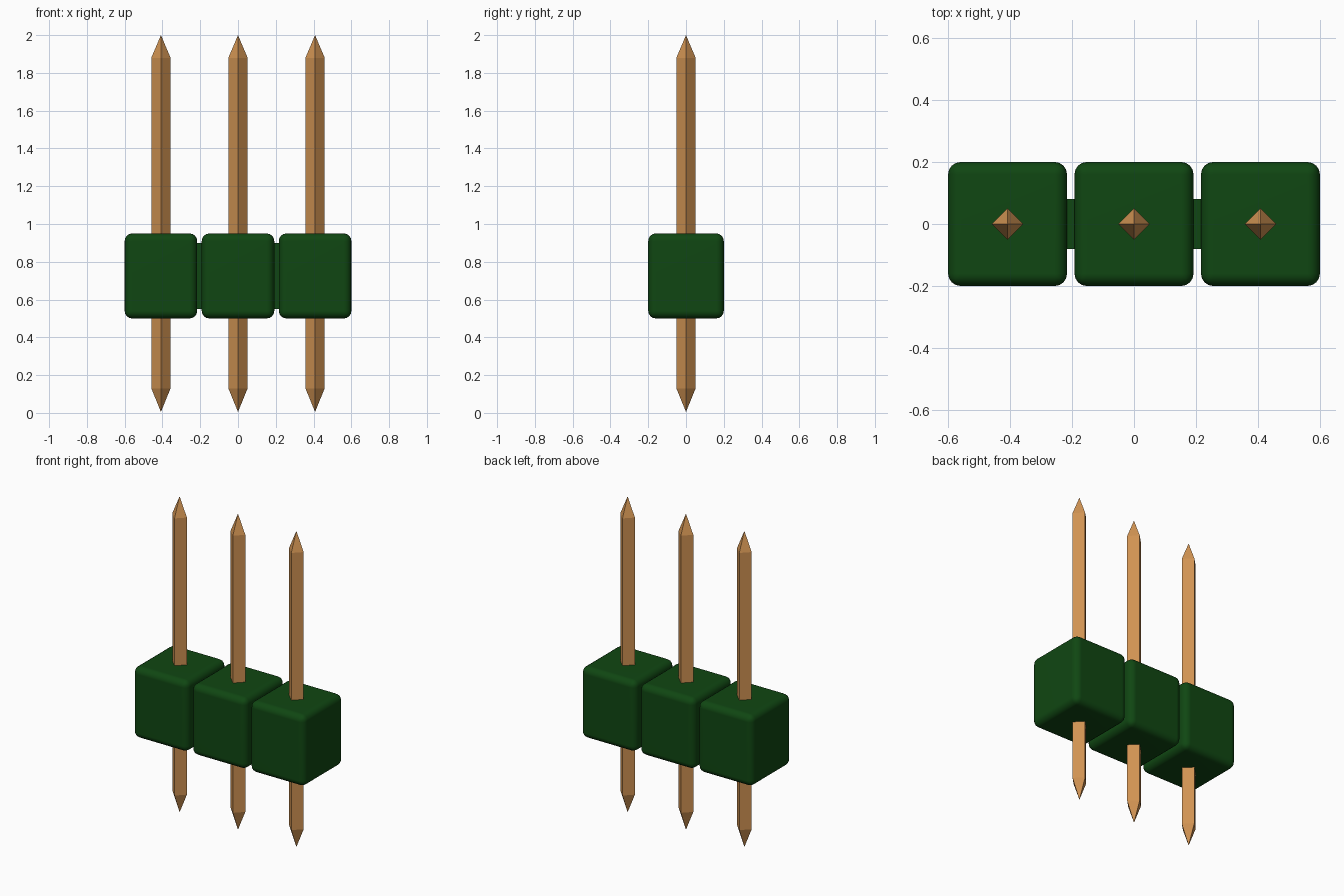
import bpy
import bmesh
import math
from mathutils import Matrix

cube = bpy.data.objects.get("Cube")
if cube:
    bpy.data.objects.remove(cube, do_unlink=True)


def make_material(name, rgb):
    mat = bpy.data.materials.new(name)
    mat.use_nodes = True
    color = (*rgb, 1.0)
    mat.diffuse_color = color
    mat.node_tree.nodes["Principled BSDF"].inputs["Base Color"].default_value = color
    return mat


green = make_material("dark green plastic", (0.005, 0.062, 0.006))
copper = make_material("copper", (0.63, 0.29, 0.085))


def add_object(name, bm, mat):
    mesh = bpy.data.meshes.new(name)
    bm.to_mesh(mesh)
    bm.free()
    mesh.materials.append(mat)
    obj = bpy.data.objects.new(name, mesh)
    bpy.context.collection.objects.link(obj)
    return obj


def add_box(name, center, size, bevel=0.0):
    bm = bmesh.new()
    bmesh.ops.create_cube(bm, size=1.0, matrix=Matrix.Translation(center) @ Matrix.Diagonal((*size, 1.0)))
    if bevel:
        bmesh.ops.bevel(bm, geom=bm.edges[:], offset=bevel, segments=4, profile=0.5, affect='EDGES')
    obj = add_object(name, bm, green)
    if bevel:
        # Smooth rounded edges with flat main faces
        for poly in obj.data.polygons:
            poly.use_smooth = True
        mod = obj.modifiers.new("face normals", 'WEIGHTED_NORMAL')
        mod.keep_sharp = True
    return obj


def add_pin(name, x, radius=0.051):
    # Square pin turned on its corner, tapering to a point at both ends
    bm = bmesh.new()
    rings = []
    for z in (0.13, 1.88):
        rings.append([bm.verts.new((x + radius * math.cos(i * math.pi / 2),
                                    radius * math.sin(i * math.pi / 2), z)) for i in range(4)])
    low, high = rings
    foot = bm.verts.new((x, 0, 0.005))
    tip = bm.verts.new((x, 0, 2))
    for i in range(4):
        j = (i + 1) % 4
        bm.faces.new((low[i], low[j], high[j], high[i]))
        bm.faces.new((low[j], low[i], foot))
        bm.faces.new((high[i], high[j], tip))
    return add_object(name, bm, copper)


# Housing blocks, each with its pin
for label, x in (("right", -0.408), ("middle", 0.0), ("left", 0.408)):
    add_box(label + "_block", (x, 0, 0.725), (0.384, 0.4, 0.45), 0.04)
    add_pin(label + "_pin", x)

# Bridges joining neighbouring blocks
for label, x in (("right", -0.204), ("left", 0.204)):
    add_box(label + "_bridge", (x, 0, 0.725), (0.1, 0.16, 0.35))
